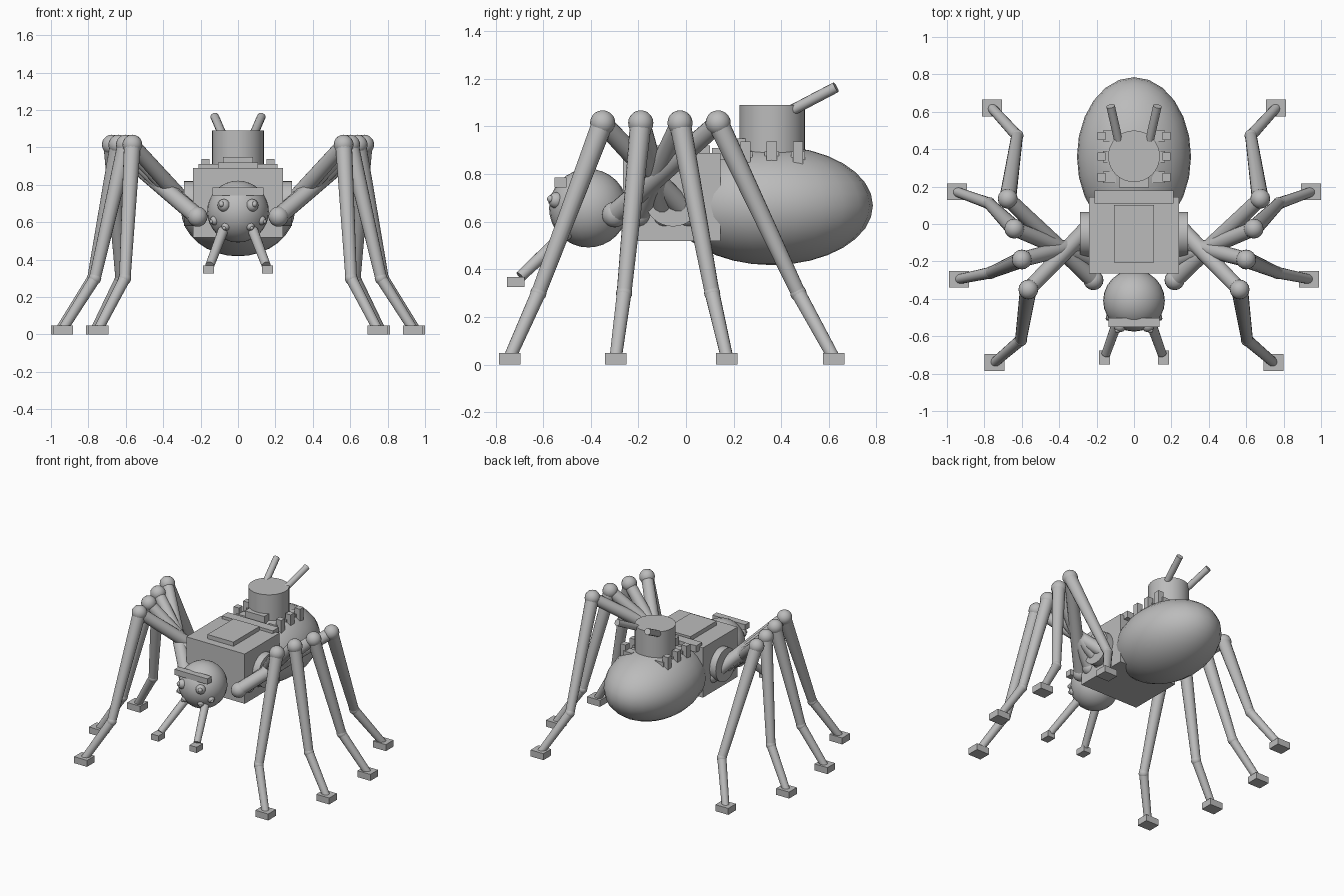
import bpy, math
from mathutils import Vector

cube = bpy.data.objects.get("Cube")
if cube:
    bpy.data.objects.remove(cube, do_unlink=True)

grey = bpy.data.materials.new("plain_grey")
grey.use_nodes = True
colour = (0.5, 0.5, 0.5, 1)
grey.diffuse_color = colour
grey.node_tree.nodes["Principled BSDF"].inputs["Base Color"].default_value = colour


def finish(name, smooth=True):
    obj = bpy.context.object
    obj.name = name
    obj.data.materials.append(grey)
    bpy.ops.object.transform_apply(location=False, rotation=False, scale=True)
    if smooth:
        bpy.ops.object.shade_smooth_by_angle(angle=math.radians(40))
    return obj


def box(name, centre, size):
    bpy.ops.mesh.primitive_cube_add(size=1, location=centre)
    bpy.context.object.scale = size
    return finish(name, False)


def ball(name, centre, radii, segments=16, rings=10, rotation=(0, 0, 0)):
    bpy.ops.mesh.primitive_uv_sphere_add(segments=segments, ring_count=rings, radius=1,
                                         location=centre, rotation=rotation)
    bpy.context.object.scale = radii if isinstance(radii, tuple) else (radii,) * 3
    return finish(name)


def rod(name, start, end, r1, r2=None, sides=16):
    a, b = Vector(start), Vector(end)
    bpy.ops.mesh.primitive_cone_add(vertices=sides, radius1=r1, radius2=r2 or r1,
                                    depth=(b - a).length, location=(a + b) / 2,
                                    rotation=(b - a).to_track_quat("Z", "Y").to_euler())
    return finish(name)


# Main body masses
box("thorax", (0, -0.06, 0.704), (0.48, 0.408, 0.37))
ball("abdomen", (0, 0.36, 0.668), (0.305, 0.425, 0.25), 24, 16)
ball("head", (0, -0.41, 0.657), 0.165, 24, 16)
box("brow_visor", (0, -0.527, 0.765), (0.27, 0.05, 0.042))

# Plates and turret on the back
box("hatch", (0, -0.053, 0.9), (0.214, 0.307, 0.04))
box("rear_bar", (0, 0.145, 0.885), (0.42, 0.07, 0.05))
box("turret_step", (0, 0.222, 0.915), (0.16, 0.055, 0.07))
rod("turret", (0, 0.362, 0.86), (0, 0.362, 1.09), 0.138, sides=32)

# Legs, front to back: hip y, knee, ankle, foot
legs = {
    "front": (0.01, (0.565, -0.35, 1.015), (0.605, -0.62, 0.30), (0.745, -0.74)),
    "mid_front": (-0.09, (0.60, -0.19, 1.015), (0.765, -0.26, 0.30), (0.935, -0.295)),
    "mid_rear": (-0.20, (0.64, -0.025, 1.015), (0.775, 0.11, 0.30), (0.947, 0.172)),
    "rear": (-0.30, (0.675, 0.135, 1.015), (0.625, 0.472, 0.30), (0.76, 0.62)),
}

for side, s in (("left", 1), ("right", -1)):
    def at(x, y, z):
        return (s * x, y, z)

    # Side hub and turret aerial
    rod(side + "_hub", at(0.22, -0.055, 0.7), at(0.29, -0.055, 0.7), 0.12, sides=32)
    rod(side + "_aerial", at(0.075, 0.41, 1.05), at(0.125, 0.63, 1.165), 0.023, sides=12)

    # Studs on the abdomen
    for i in range(3):
        y = 0.25 + 0.11 * i
        box(f"{side}_stud_{i}", at(0.174, y, 0.89), (0.043, 0.043, 0.095))
        box(f"{side}_stud_base_{i}", at(0.13, y, 0.87), (0.07, 0.06, 0.05))

    # Eyes with raised pupils, set on the head surface
    for i, (x, z, r) in enumerate(((0.075, 0.69, 0.034), (0.125, 0.61, 0.025), (0.065, 0.578, 0.023))):
        out = Vector((x, 0, z - 0.657))
        out.y = -math.sqrt(0.158 ** 2 - out.length_squared)
        spot = Vector((0, -0.41, 0.657)) + out
        ball(f"{side}_eye_{i}", at(*spot), r, 12, 8)
        ball(f"{side}_pupil_{i}", at(*(spot + out.normalized() * r * 0.8)), r * 0.45, 12, 8)

    # Feeler with block tip
    rod(side + "_feeler", at(0.08, -0.5, 0.555), at(0.15, -0.695, 0.37), 0.028, 0.024)
    box(side + "_feeler_tip", at(0.157, -0.715, 0.347), (0.06, 0.075, 0.043))

    # Jointed legs
    for name, (hip_y, knee, ankle, foot) in legs.items():
        label = f"{side}_{name}_"
        hip = at(0.217, hip_y, 0.63)
        ball(label + "hip", hip, 0.054)
        rod(label + "thigh", hip, at(*knee), 0.046, 0.04)
        ball(label + "knee", at(*knee), 0.053)
        rod(label + "shin", at(*knee), at(*ankle), 0.045, 0.031)
        ball(label + "ankle", at(*ankle), 0.034)
        rod(label + "lower_shin", at(*ankle), at(*foot, 0.03), 0.031, 0.026)
        box(label + "foot", at(*foot, 0.024), (0.106, 0.09, 0.048))
